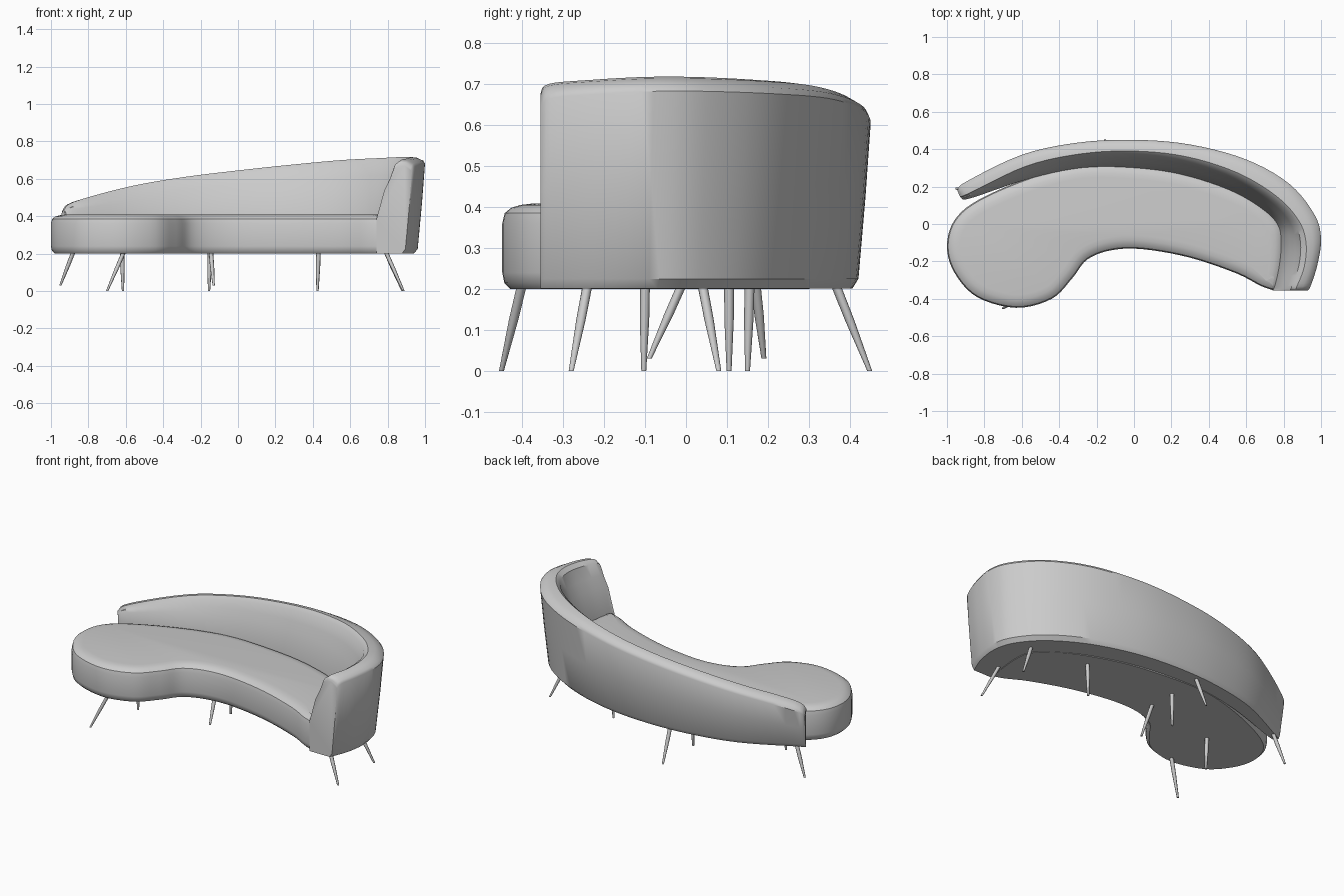
import bpy, bmesh, math
from mathutils import Vector

if "Cube" in bpy.data.objects:
    bpy.data.objects.remove(bpy.data.objects["Cube"])


def catmull(pts, steps, closed=False):
    """Smooth a coarse list of n-dimensional points."""
    n, out = len(pts), []
    pick = (lambda i: pts[i % n]) if closed else (lambda i: pts[max(0, min(n - 1, i))])
    for i in range(n if closed else n - 1):
        p0, p1, p2, p3 = (pick(i + k) for k in (-1, 0, 1, 2))
        for s in range(steps):
            t = s / steps
            out.append([0.5 * (2 * b + (c - a) * t + (2 * a - 5 * b + 4 * c - d) * t * t
                               + (3 * b - a - 3 * c + d) * t ** 3)
                        for a, b, c, d in zip(p0, p1, p2, p3)])
    if not closed:
        out.append(list(pts[-1]))
    return out


def loft(name, rings, angle=35):
    """Skin closed rings of equal length and cap both ends."""
    bm = bmesh.new()
    rows = [[bm.verts.new(p) for p in ring] for ring in rings]
    n = len(rows[0])
    for a, b in zip(rows, rows[1:]):
        for i in range(n):
            j = (i + 1) % n
            bm.faces.new((a[i], a[j], b[j], b[i]))
    bm.faces.new(rows[0][::-1])
    bm.faces.new(rows[-1])
    bmesh.ops.recalc_face_normals(bm, faces=bm.faces)
    mesh = bpy.data.meshes.new(name)
    bm.to_mesh(mesh)
    bm.free()
    obj = bpy.data.objects.new(name, mesh)
    bpy.context.collection.objects.link(obj)
    bpy.ops.object.select_all(action='DESELECT')
    obj.select_set(True)
    bpy.context.view_layer.objects.active = obj
    bpy.ops.object.shade_smooth_by_angle(angle=math.radians(angle))
    return obj


# Seat: kidney outline (counter-clockwise) stacked with rounded edges
outline = catmull([
    (-1.0, -0.12), (-0.96, -0.26), (-0.84, -0.39), (-0.63, -0.448), (-0.44, -0.40),
    (-0.33, -0.29), (-0.25, -0.19), (-0.12, -0.14), (0.05, -0.135), (0.3, -0.18),
    (0.55, -0.265), (0.70, -0.34), (0.77, -0.33), (0.80, -0.12), (0.77, 0.02),
    (0.60, 0.155), (0.3, 0.265), (0.0, 0.31), (-0.28, 0.315), (-0.55, 0.25),
    (-0.83, 0.13), (-0.96, 0.02)], 5, closed=True)


def inset_ring(inset, z):
    n, ring = len(outline), []
    for i, (x, y) in enumerate(outline):
        a, b = outline[i - 1], outline[(i + 1) % n]
        d = Vector((b[0] - a[0], b[1] - a[1])).normalized()
        ring.append((x - d.y * inset, y + d.x * inset, z))
    return ring


loft("seat", [inset_ring(*p) for p in (
    (0.02, 0.2), (0.005, 0.215), (0, 0.24), (0, 0.36), (0.006, 0.385),
    (0.022, 0.398), (0.045, 0.405), (0.07, 0.408))])

# Backrest stations: outer rim xy, inner rim xy, foot of cushion xy, height
stations = catmull([
    (-0.945, 0.18, -0.93, 0.145, -0.915, 0.13, 0.435),
    (-0.90, 0.225, -0.87, 0.17, -0.85, 0.145, 0.48),
    (-0.60, 0.37, -0.575, 0.31, -0.55, 0.245, 0.56),
    (-0.30, 0.435, -0.285, 0.375, -0.27, 0.30, 0.61),
    (0.0, 0.45, 0.0, 0.39, 0.0, 0.30, 0.645),
    (0.30, 0.425, 0.28, 0.36, 0.25, 0.265, 0.675),
    (0.60, 0.345, 0.55, 0.275, 0.50, 0.185, 0.70),
    (0.83, 0.215, 0.76, 0.15, 0.67, 0.09, 0.711),
    (0.965, 0.05, 0.88, 0.02, 0.765, 0.0, 0.717),
    (1.0, -0.08, 0.92, -0.10, 0.785, -0.10, 0.717),
    (0.98, -0.22, 0.91, -0.23, 0.775, -0.22, 0.71),
    (0.945, -0.33, 0.87, -0.335, 0.75, -0.335, 0.70),
    (0.93, -0.355, 0.86, -0.355, 0.74, -0.355, 0.675)], 5)


def back_section(s):
    o, i, b, h = Vector(s[0:2]), Vector(s[2:4]), Vector(s[4:6]), s[6]
    mid = 0.4 + (h - 0.4) * 0.5
    pts = ((o.lerp(i, 0.75), 0.201), (o.lerp(i, 0.5), 0.225),
           (o.lerp(i, 0.22), (h + 0.2) / 2), (o, h - 0.035), (o.lerp(i, 0.12), h - 0.02),
           (o.lerp(i, 0.55), h - 0.004), (i, h), (i.lerp(b, 0.22), h - 0.02),
           (i.lerp(b, 0.42), h - 0.3 * (h - 0.4)), (i.lerp(b, 0.65), mid),
           (b, 0.385), (b, 0.201))
    return [(p.x, p.y, z) for p, z in pts]


loft("backrest", [back_section(s) for s in stations])

# Splayed tapered legs: top xy, foot xy, foot height
legs = [
    (-0.61, -0.40, -0.70, -0.45, 0), (-0.62, -0.10, -0.615, -0.103, 0),
    (-0.88, 0.17, -0.95, 0.19, 0.03), (-0.145, -0.01, -0.13, -0.09, 0.03),
    (-0.15, 0.155, -0.155, 0.15, 0), (-0.15, 0.365, -0.155, 0.448, 0),
    (0.43, 0.105, 0.425, 0.105, 0), (0.79, -0.24, 0.885, -0.28, 0),
    (0.79, 0.04, 0.88, 0.08, 0)]


def circle(x, y, z, r, sides=8):
    return [(x + r * math.cos(math.tau * k / sides),
             y + r * math.sin(math.tau * k / sides), z) for k in range(sides)]


for k, (tx, ty, fx, fy, fz) in enumerate(legs, 1):
    rings = []
    for t, r in ((0, 0.012), (0.4, 0.0115), (1, 0.006)):
        rings.append(circle(tx + (fx - tx) * t, ty + (fy - ty) * t,
                            0.21 + (fz - 0.21) * t, r))
    loft(f"leg_{k}", rings, 50)
